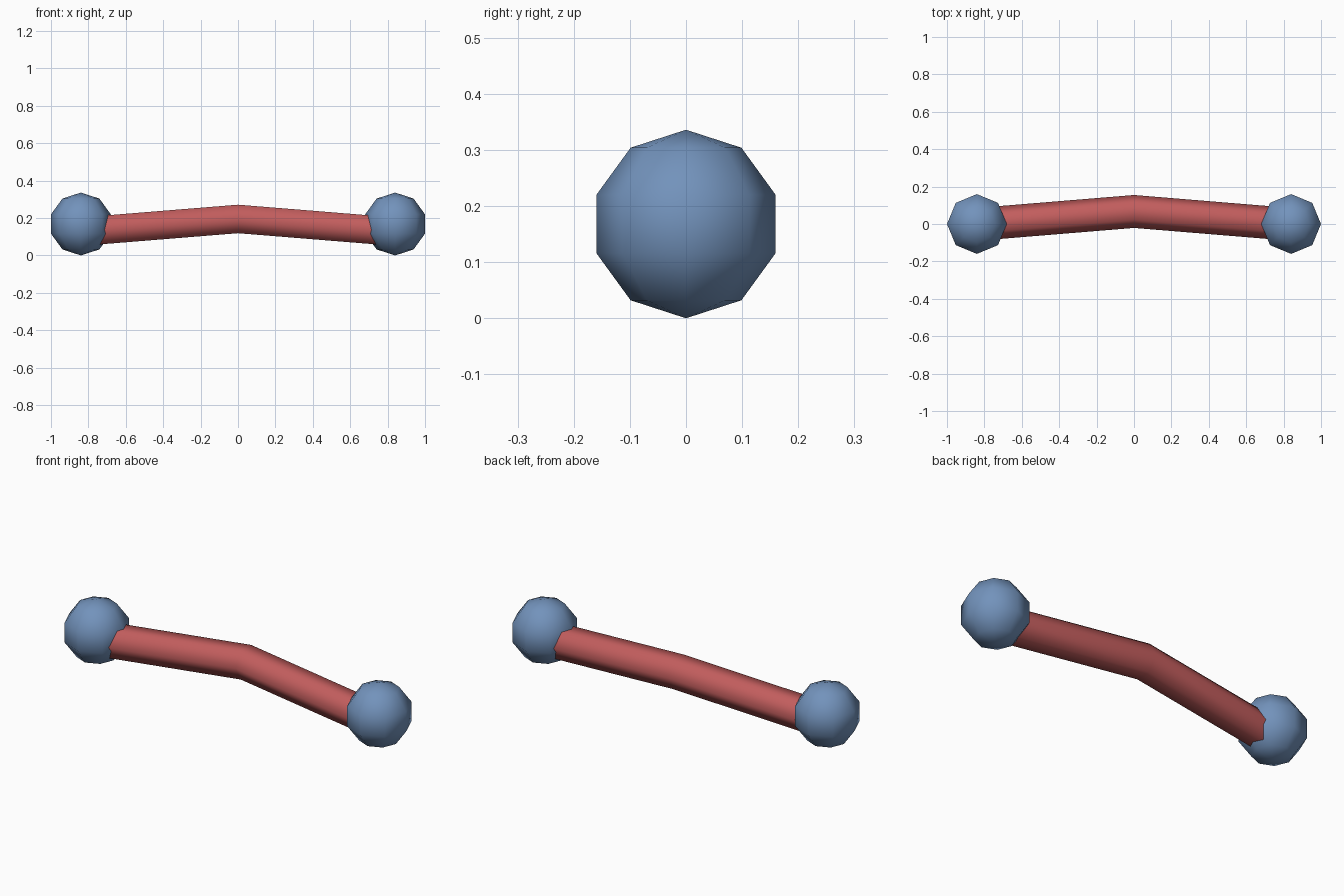
import bpy
import bmesh
import math
from mathutils import Vector

if "Cube" in bpy.data.objects:
    bpy.data.objects.remove(bpy.data.objects["Cube"])


def make_material(name, color):
    mat = bpy.data.materials.new(name)
    mat.diffuse_color = color
    mat.use_nodes = True
    mat.node_tree.nodes["Principled BSDF"].inputs["Base Color"].default_value = mat.diffuse_color
    return mat


def add_object(name, bm, mat):
    bmesh.ops.recalc_face_normals(bm, faces=bm.faces)
    mesh = bpy.data.meshes.new(name)
    bm.to_mesh(mesh)
    bm.free()
    mesh.materials.append(mat)
    obj = bpy.data.objects.new(name, mesh)
    bpy.context.collection.objects.link(obj)
    return obj


blue = make_material("blue", (0.17, 0.29, 0.50, 1))
red = make_material("red", (0.54, 0.11, 0.11, 1))

# End balls: eight segments, five bands
for name, x in (("left_ball", -0.84), ("right_ball", 0.84)):
    bm = bmesh.new()
    bmesh.ops.create_uvsphere(bm, u_segments=8, v_segments=5, radius=0.168)
    bmesh.ops.translate(bm, verts=bm.verts, vec=(x, 0, 0.168))
    for f in bm.faces:
        f.smooth = True
    add_object(name, bm, blue)

# Bent six-sided bar, flats on top and bottom, ends buried in the balls
RADIUS, SIDES = 0.088, 6
path = [Vector((-0.84, -0.002, 0.127)), Vector((0, 0.067, 0.195)), Vector((0.84, -0.002, 0.127))]
bm = bmesh.new()
rings = []
for p in path:
    ring = []
    for i in range(SIDES):
        a = math.tau * i / SIDES
        ring.append(bm.verts.new(p + Vector((0, RADIUS * math.cos(a), RADIUS * math.sin(a)))))
    rings.append(ring)
for a, b in zip(rings, rings[1:]):
    for i in range(SIDES):
        j = (i + 1) % SIDES
        bm.faces.new((a[i], a[j], b[j], b[i])).smooth = True
bm.faces.new(rings[0])
bm.faces.new(rings[-1])
add_object("bent_bar", bm, red)
